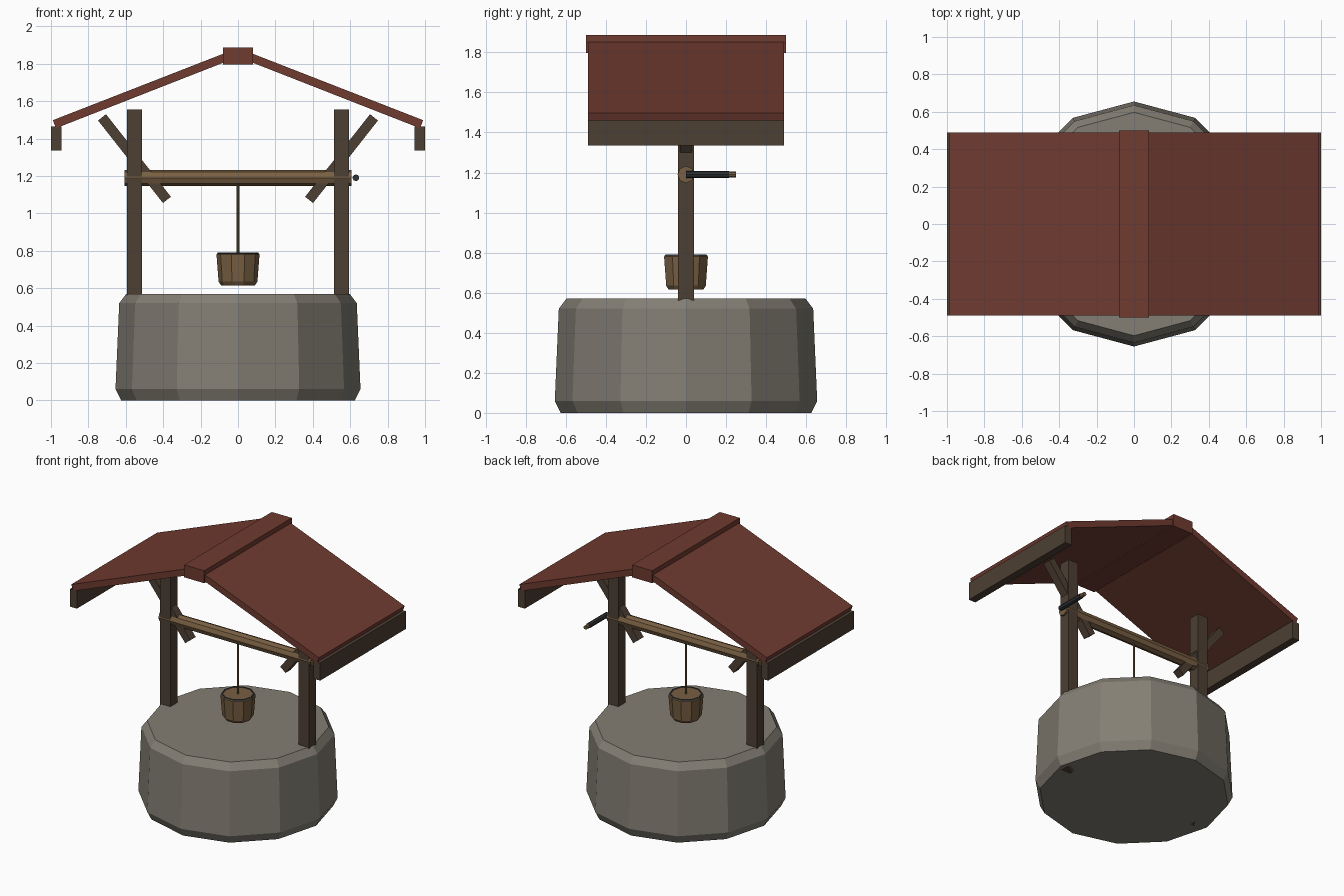
import bpy, bmesh, math
from mathutils import Vector

if "Cube" in bpy.data.objects:
    bpy.data.objects.remove(bpy.data.objects["Cube"])


def material(name, rgb):
    m = bpy.data.materials.new(name)
    m.diffuse_color = (*rgb, 1)
    m.use_nodes = True
    m.node_tree.nodes["Principled BSDF"].inputs["Base Color"].default_value = m.diffuse_color
    return m


STONE = material("stone", (0.23, 0.21, 0.175))
DARK = material("dark_wood", (0.075, 0.05, 0.033))
LIGHT = material("light_wood", (0.19, 0.115, 0.055))
ROOF = material("roof_red", (0.16, 0.043, 0.03))
IRON = material("iron", (0.03, 0.032, 0.036))


def finish(bm, name, mat):
    bmesh.ops.recalc_face_normals(bm, faces=bm.faces)
    me = bpy.data.meshes.new(name)
    bm.to_mesh(me)
    bm.free()
    me.materials.append(mat)
    ob = bpy.data.objects.new(name, me)
    bpy.context.collection.objects.link(ob)
    return ob


def prism(name, xz, half_y, mat):
    """Extrude an x-z outline symmetrically along y."""
    bm = bmesh.new()
    face = bm.faces.new([bm.verts.new((x, -half_y, z)) for x, z in xz])
    ext = bmesh.ops.extrude_face_region(bm, geom=[face])["geom"]
    verts = [v for v in ext if isinstance(v, bmesh.types.BMVert)]
    bmesh.ops.translate(bm, verts=verts, vec=(0, 2 * half_y, 0))
    return finish(bm, name, mat)


def rect(x0, x1, z0, z1):
    return [(x0, z0), (x1, z0), (x1, z1), (x0, z1)]


def lathe(name, profile, sides, mat):
    """Stack of (radius, z) rings around the z axis, capped at both ends."""
    bm = bmesh.new()
    rings = [[bm.verts.new((r * math.cos(2 * math.pi * i / sides),
                            r * math.sin(2 * math.pi * i / sides), z))
              for i in range(sides)] for r, z in profile]
    for a, b in zip(rings, rings[1:]):
        for i in range(sides):
            j = (i + 1) % sides
            bm.faces.new((a[i], a[j], b[j], b[i]))
    bm.faces.new(rings[0])
    bm.faces.new(rings[-1])
    return finish(bm, name, mat)


def rod(name, start, end, radius, sides, mat):
    d = Vector(end) - Vector(start)
    ob = lathe(name, [(radius, 0), (radius, d.length)], sides, mat)
    ob.rotation_euler = d.to_track_quat('Z', 'Y').to_euler()
    ob.location = start
    return ob


# Stone well wall with bevelled edges
lathe("well_base", [(0.625, 0), (0.655, 0.06), (0.635, 0.52), (0.597, 0.57)], 12, STONE)

# Parts repeated on both sides
for s, side in ((-1, "left"), (1, "right")):
    prism(f"{side}_post", rect(s * 0.513, s * 0.594, 0, 1.556), 0.04, DARK)

    # Diagonal brace
    a, b = Vector((s * 0.727, 1.513)), Vector((s * 0.38, 1.072))
    d = (b - a).normalized()
    n = Vector((-d.y, d.x)) * 0.027
    prism(f"{side}_brace", [a + n, b + n, b - n, a - n], 0.03, DARK)

    # Sloping roof slab and the board under its eave
    prism(f"{side}_roof_slab", [(s * 0.99, 1.498), (s * 0.973, 1.455),
                                (0, 1.836), (0, 1.884)], 0.49, ROOF)
    prism(f"{side}_eave_board", rect(s * 0.945, s * 1.0, 1.335, 1.463), 0.49, DARK)

# Ridge cap
prism("ridge_cap", rect(-0.08, 0.08, 1.797, 1.887), 0.5, ROOF)

# Axle and crank
rod("axle", (-0.607, 0, 1.19), (0.607, 0, 1.19), 0.0425, 8, LIGHT)
rod("crank_arm", (0.63, 0, 1.19), (0.63, 0.215, 1.19), 0.018, 8, IRON)
rod("crank_grip", (0.63, 0.21, 1.19), (0.63, 0.25, 1.19), 0.014, 8, LIGHT)

# Rope and bucket
rod("rope", (0, 0, 0.77), (0, 0, 1.19), 0.008, 6, LIGHT)
lathe("bucket", [(0.09, 0.615), (0.104, 0.635), (0.115, 0.78), (0.108, 0.788)], 10, LIGHT)
bpy.ops.mesh.primitive_torus_add(major_radius=0.104, minor_radius=0.008,
                                 major_segments=10, minor_segments=6,
                                 location=(0, 0, 0.784))
bpy.context.object.name = "bucket_rim"
bpy.context.object.data.materials.append(IRON)
